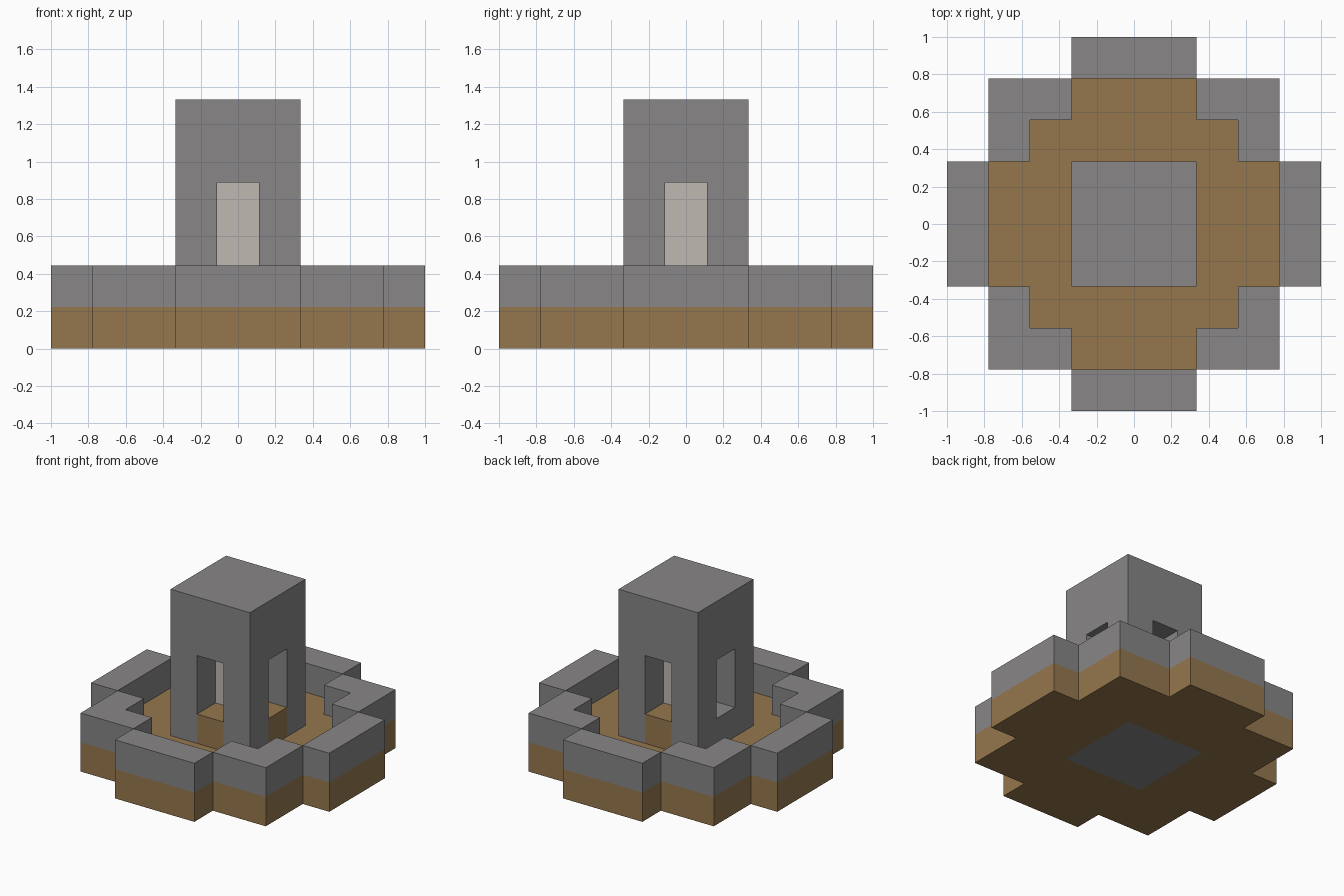
import bpy
import bmesh
from math import pi
from mathutils import Matrix

U = 2 / 9  # one block of the modelling grid

old = bpy.data.objects.get("Cube")
if old:
    bpy.data.objects.remove(old, do_unlink=True)


def make_material(name, rgb):
    mat = bpy.data.materials.new(name)
    mat.use_nodes = True
    color = (*rgb, 1)
    mat.diffuse_color = color
    shader = next(n for n in mat.node_tree.nodes if n.type == "BSDF_PRINCIPLED")
    shader.inputs["Base Color"].default_value = color
    return mat


stone = make_material("grey stone", (0.246, 0.24, 0.24))
earth = make_material("brown earth", (0.30, 0.186, 0.075))
pale = make_material("pale stone", (0.53, 0.48, 0.45))


def finish(name, bm, *mats):
    bmesh.ops.recalc_face_normals(bm, faces=bm.faces)
    mesh = bpy.data.meshes.new(name)
    bm.to_mesh(mesh)
    bm.free()
    for mat in mats:
        mesh.materials.append(mat)
    obj = bpy.data.objects.new(name, mesh)
    bpy.context.collection.objects.link(obj)
    return obj


def prism(name, outline, z0, z1, mat, turn=0):
    """Extrude an outline given in blocks, turned by quarter turns about z."""
    bm = bmesh.new()
    face = bm.faces.new([bm.verts.new((x * U, y * U, z0 * U)) for x, y in outline])
    top = bmesh.ops.extrude_face_region(bm, geom=[face])["geom"]
    verts = [v for v in top if isinstance(v, bmesh.types.BMVert)]
    bmesh.ops.translate(bm, verts=verts, vec=(0, 0, (z1 - z0) * U))
    bm.transform(Matrix.Rotation(turn * pi / 2, 4, "Z"))
    return finish(name, bm, mat)


def rect(x0, x1, y0, y1):
    return [(x0, y0), (x1, y0), (x1, y1), (x0, y1)]


# Stepped earth base, with the stone foundation showing underneath
bm = bmesh.new()
bmesh.ops.create_grid(bm, x_segments=9, y_segments=9, size=1)


def outside(face):
    c = face.calc_center_median() / U
    near, far = sorted((abs(c.x), abs(c.y)))
    return far > 3.5 and near > 1.5


bmesh.ops.delete(bm, geom=[f for f in bm.faces if outside(f)], context="FACES")
top = bmesh.ops.extrude_face_region(bm, geom=bm.faces[:])["geom"]
bmesh.ops.translate(bm, verts=[v for v in top if isinstance(v, bmesh.types.BMVert)],
                    vec=(0, 0, U))
for f in bm.faces:
    c = f.calc_center_median() / U
    f.material_index = int(c.z < 0.1 and max(abs(c.x), abs(c.y)) < 1.5)
bmesh.ops.dissolve_limit(bm, angle_limit=0.01, verts=bm.verts, edges=bm.edges,
                         delimit={"MATERIAL"})
finish("earth_base", bm, earth, stone)

# Perimeter walls, corner walls and tower posts, repeated on all four sides
corner = [(1.5, 2.5), (2.5, 2.5), (2.5, 1.5), (3.5, 1.5), (3.5, 3.5), (1.5, 3.5)]
sides = ("left", "back", "right", "front")
for i, side in enumerate(sides):
    prism(f"{side}_wall", rect(3.5, 4.5, -1.5, 1.5), 1, 2, stone, i)
    prism(f"corner_wall_{i + 1}", corner, 1, 2, stone, i)
    prism(f"tower_post_{i + 1}", rect(0.5, 1.5, 0.5, 1.5), 1, 4, stone, i)
    prism(f"{side}_window_sill", rect(0.5, 1.5, -0.5, 0.5), 1, 2,
          stone if side == "right" else earth, i)

# Tower top and the pale core seen through the windows
prism("tower_top", rect(-1.5, 1.5, -1.5, 1.5), 4, 6, stone)
prism("tower_core", rect(-0.5, 0.5, -0.5, 0.5), 1, 4, pale)
